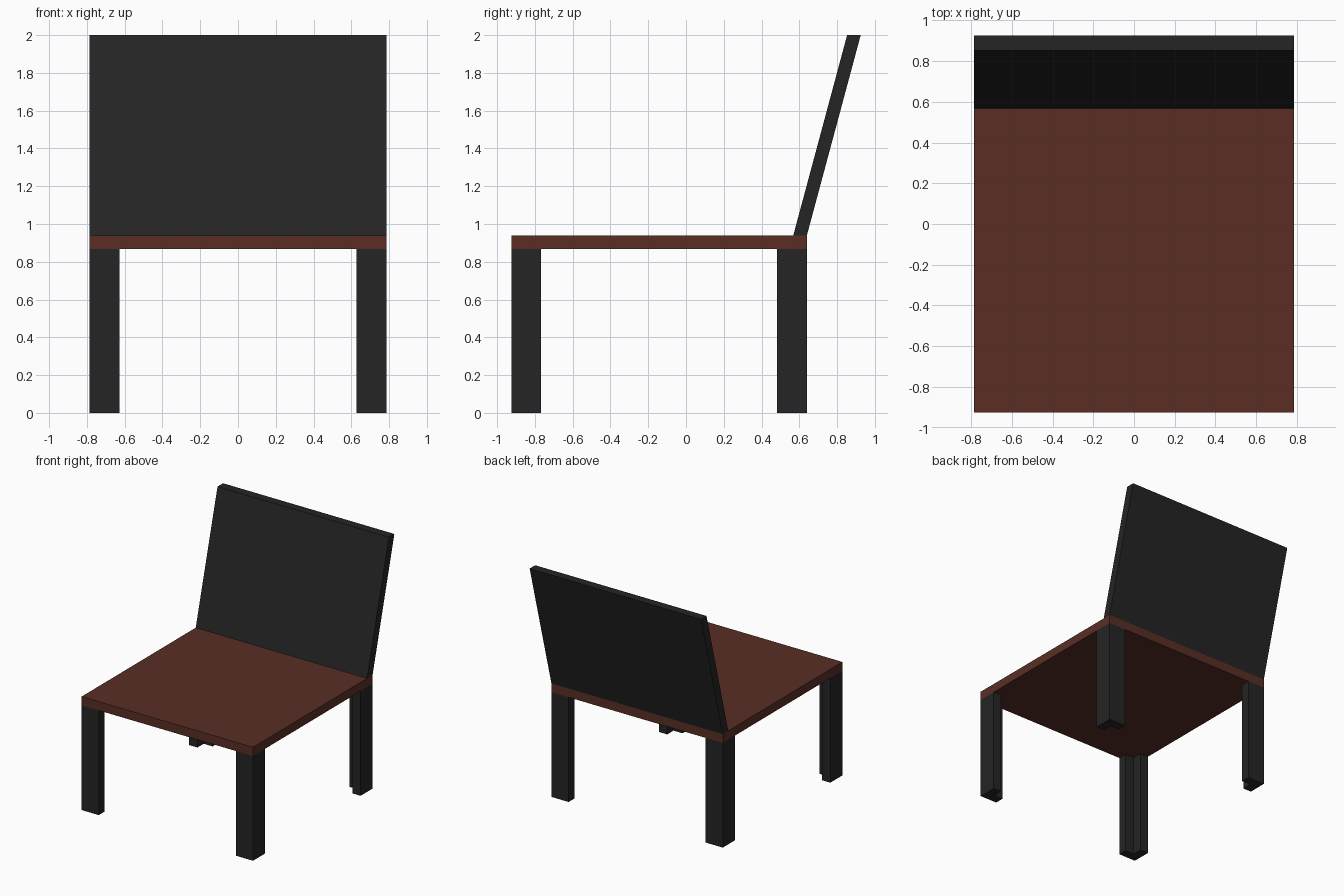
import bpy, bmesh

if "Cube" in bpy.data.objects:
    bpy.data.objects.remove(bpy.data.objects["Cube"])


def material(name, rgb):
    m = bpy.data.materials.new(name)
    m.diffuse_color = (*rgb, 1)
    m.use_nodes = True
    m.node_tree.nodes["Principled BSDF"].inputs["Base Color"].default_value = m.diffuse_color
    return m


BLACK = material("black", (0.018, 0.018, 0.018))
BROWN = material("brown", (0.1, 0.027, 0.018))


def prism(name, profile, offset, mat):
    """Extrude a closed 3D outline along an offset vector."""
    bm = bmesh.new()
    face = bm.faces.new([bm.verts.new(p) for p in profile])
    ext = bmesh.ops.extrude_face_region(bm, geom=[face])
    bmesh.ops.translate(bm, vec=offset, verts=[
        v for v in ext["geom"] if isinstance(v, bmesh.types.BMVert)])
    bmesh.ops.recalc_face_normals(bm, faces=bm.faces)
    mesh = bpy.data.meshes.new(name)
    bm.to_mesh(mesh)
    bm.free()
    mesh.materials.append(mat)
    ob = bpy.data.objects.new(name, mesh)
    bpy.context.collection.objects.link(ob)
    return ob


X = 0.785                     # half width
FRONT, REAR = -0.925, 0.64    # seat ends
Z0, Z1, TOP = 0.867, 0.94, 2.0
LEG, T = 0.157, 0.075         # leg width and plate thickness

# Seat slab
prism("seat", [(-X, FRONT, Z0), (X, FRONT, Z0), (X, REAR, Z0), (-X, REAR, Z0)],
      (0, 0, Z1 - Z0), BROWN)

# Leaning backrest with level top and bottom
prism("backrest", [(-X, 0.568, Z1), (-X, REAR, Z1), (-X, 0.925, TOP), (-X, 0.853, TOP)],
      (2 * X, 0, 0), BLACK)

# L-section legs, open towards the middle of the seat
L = [(0, 0), (LEG, 0), (LEG, T), (T, T), (T, LEG), (0, LEG)]
for side, sx in (("left", 1), ("right", -1)):
    for end, y, sy in (("front", FRONT, 1), ("back", REAR, -1)):
        prism(f"{end}_{side}_leg",
              [(sx * (a - X), y + sy * b, 0) for a, b in L], (0, 0, Z0), BLACK)
